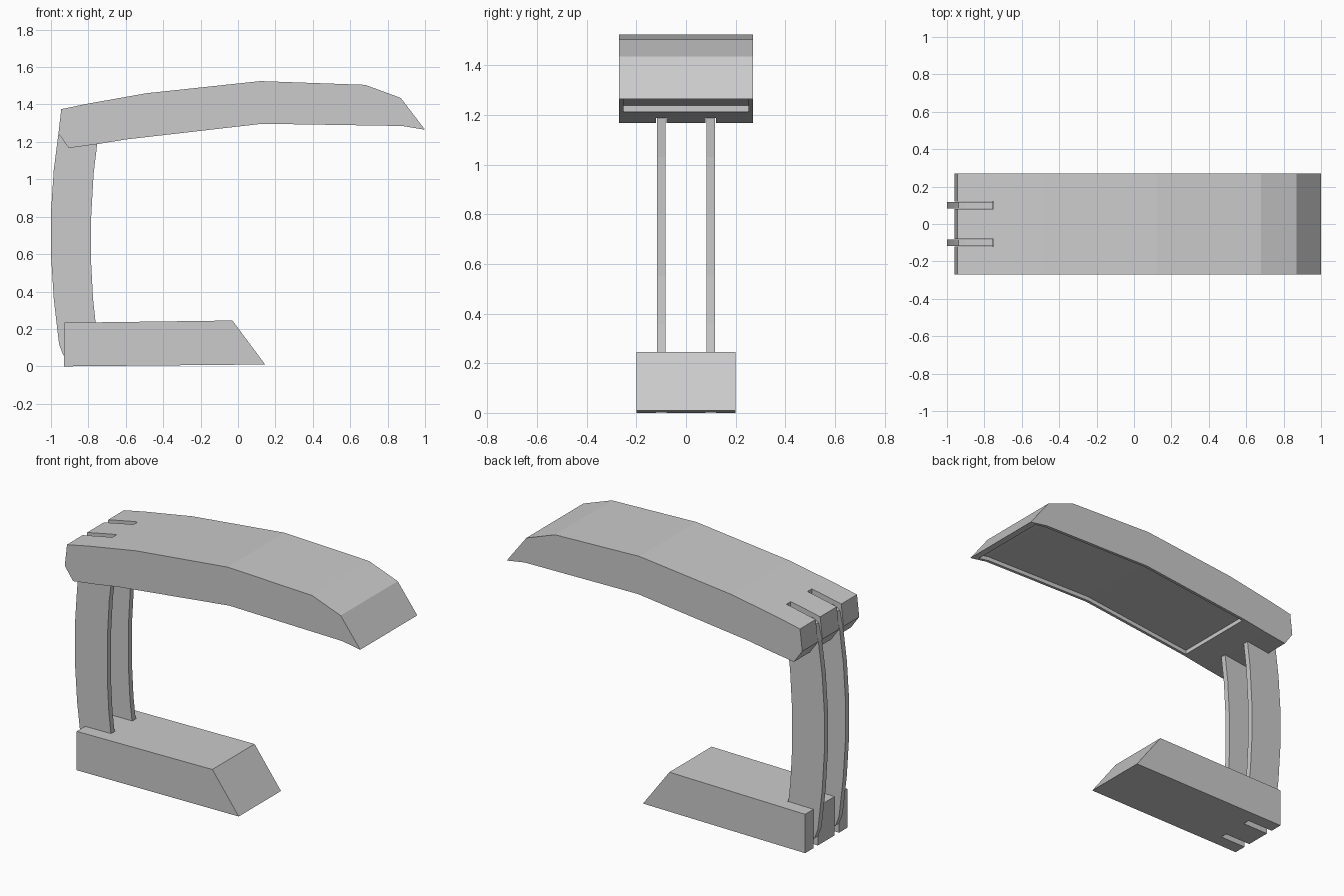
import bpy, bmesh

if "Cube" in bpy.data.objects:
    bpy.data.objects.remove(bpy.data.objects["Cube"])


def prism(name, profile, y0, y1):
    """Extrude an (x, z) profile along y."""
    bm = bmesh.new()
    face = bm.faces.new([bm.verts.new((x, y0, z)) for x, z in profile])
    ext = bmesh.ops.extrude_face_region(bm, geom=[face])
    for v in ext["geom"]:
        if isinstance(v, bmesh.types.BMVert):
            v.co.y = y1
    bmesh.ops.recalc_face_normals(bm, faces=bm.faces)
    mesh = bpy.data.meshes.new(name)
    bm.to_mesh(mesh)
    bm.free()
    obj = bpy.data.objects.new(name, mesh)
    bpy.context.collection.objects.link(obj)
    return obj


def cut(target, cutter):
    """Subtract the cutter and remove it."""
    mod = target.modifiers.new("cut", 'BOOLEAN')
    mod.operation = 'DIFFERENCE'
    mod.solver = 'EXACT'
    mod.object = cutter
    cutter.hide_render = True
    bpy.context.view_layer.objects.active = target
    bpy.ops.object.modifier_apply(modifier=mod.name)
    bpy.data.objects.remove(cutter)


FIN_Y, FIN_W, SLOT_W = 0.1, 0.034, 0.042

# Arched lamp head
head = prism("lamp_head", [
    (-0.945, 1.375), (-0.8, 1.405), (-0.49, 1.46), (0.12, 1.525), (0.68, 1.505),
    (0.87, 1.435), (1.0, 1.265), (0.88, 1.285), (0.13, 1.297), (-0.6, 1.213),
    (-0.76, 1.187), (-0.905, 1.167), (-0.96, 1.245)], -0.27, 0.27)

# Shallow light panel recess under the head
cut(head, prism("recess_cutter", [
    (-0.6, 1.1), (0.13, 1.1), (0.95, 1.1), (0.95, 1.298), (0.88, 1.31),
    (0.13, 1.322), (-0.6, 1.238)], -0.252, 0.252))

# Wedge-fronted base
base = prism("lamp_base", [
    (-0.93, 0.0), (-0.93, 0.233), (-0.03, 0.245), (0.145, 0.01)], -0.2, 0.2)

# Two curved upright fins, each set in slots in the head and base
fin_profile = [
    (-0.935, 0.06), (-0.957, 0.12), (-0.985, 0.36), (-1.0, 0.6), (-1.0, 0.82),
    (-0.985, 1.05), (-0.96, 1.245), (-0.938, 1.34), (-0.90, 1.36), (-0.753, 1.36),
    (-0.753, 1.187), (-0.772, 1.03), (-0.785, 0.8), (-0.785, 0.55),
    (-0.775, 0.36), (-0.762, 0.24), (-0.762, 0.03), (-0.9, 0.03)]
for side, label in ((-1, "front"), (1, "back")):
    y = side * FIN_Y
    s0, s1 = y - SLOT_W / 2, y + SLOT_W / 2
    cut(head, prism("head_slot_cutter", [
        (-1.2, 1.0), (-0.75, 1.0), (-0.75, 1.7), (-1.2, 1.7)], s0, s1))
    cut(base, prism("base_slot_cutter", [
        (-1.2, -0.2), (-0.757, -0.2), (-0.757, 0.5), (-1.2, 0.5)], s0, s1))
    prism(label + "_upright_fin", fin_profile, y - FIN_W / 2, y + FIN_W / 2)
